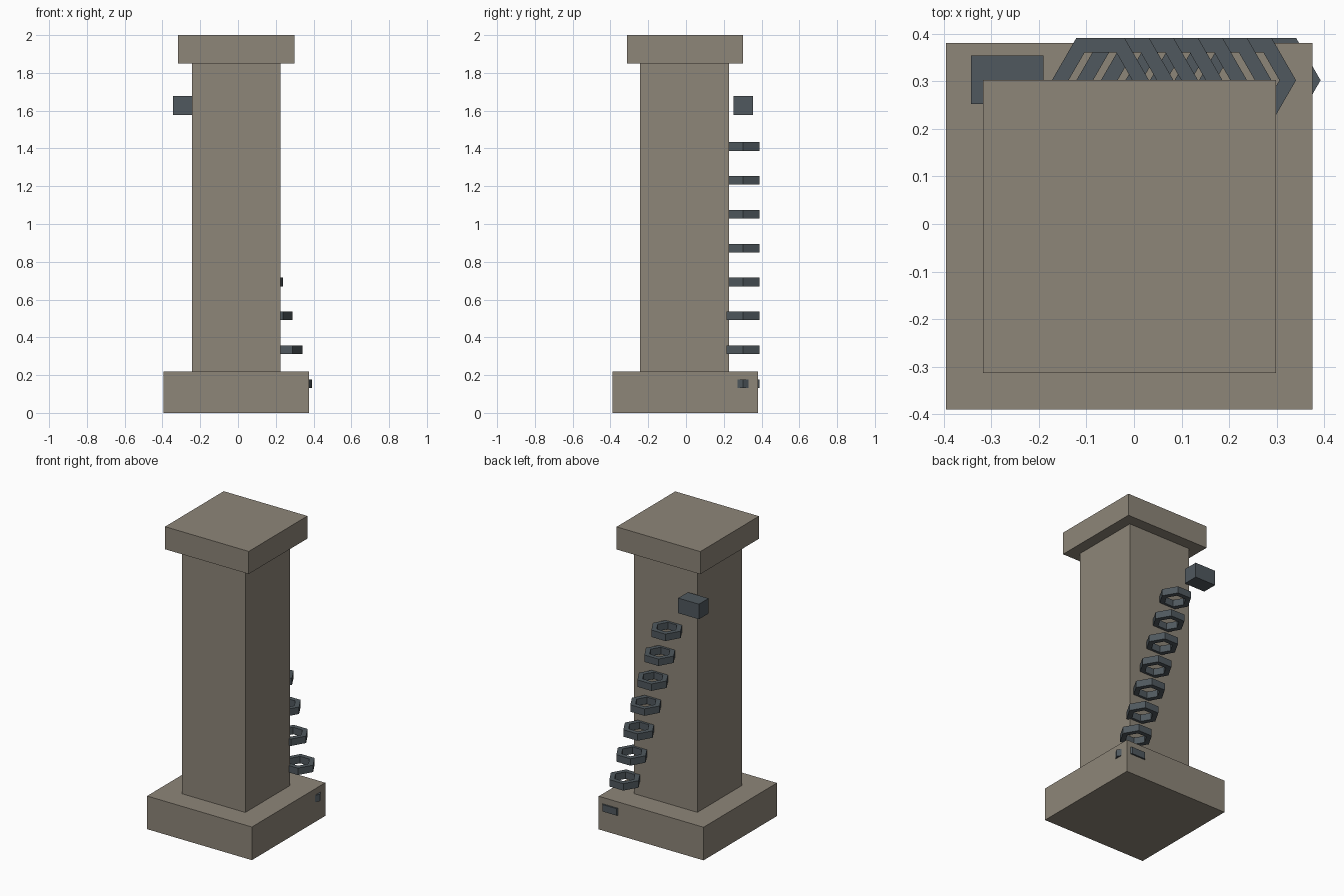
import bpy
import bmesh
from math import cos, sin, pi

cube = bpy.data.objects.get("Cube")
if cube:
    bpy.data.objects.remove(cube, do_unlink=True)


def make_material(name, colour):
    mat = bpy.data.materials.new(name)
    mat.use_nodes = True
    mat.diffuse_color = colour
    mat.node_tree.nodes["Principled BSDF"].inputs["Base Color"].default_value = colour
    return mat


def make_object(name, bm, mat):
    bmesh.ops.recalc_face_normals(bm, faces=bm.faces)
    mesh = bpy.data.meshes.new(name)
    bm.to_mesh(mesh)
    bm.free()
    mesh.materials.append(mat)
    obj = bpy.data.objects.new(name, mesh)
    bpy.context.collection.objects.link(obj)
    return obj


def box(name, low, high, mat):
    bm = bmesh.new()
    bmesh.ops.create_cube(bm, size=1)
    for v in bm.verts:
        v.co = [a + (c + 0.5) * (b - a) for a, b, c in zip(low, high, v.co)]
    return make_object(name, bm, mat)


def hex_ring(name, centre, outer, inner, height, mat):
    # Sweep a rectangular section around six corners
    bm = bmesh.new()
    section = [(inner, -height / 2), (outer, -height / 2),
               (outer, height / 2), (inner, height / 2)]
    loops = [[bm.verts.new((r * cos(k * pi / 3), r * sin(k * pi / 3), z))
              for r, z in section] for k in range(6)]
    for k in range(6):
        a, b = loops[k], loops[(k + 1) % 6]
        for i in range(4):
            j = (i + 1) % 4
            bm.faces.new((a[i], b[i], b[j], a[j]))
    ring = make_object(name, bm, mat)
    ring.location = centre
    return ring


stone = make_material("warm grey stone", (0.27, 0.238, 0.19, 1))
iron = make_material("dark blue grey iron", (0.08, 0.099, 0.112, 1))

# Pillar
box("base", (-0.395, -0.39, 0), (0.375, 0.38, 0.22), stone)
box("shaft", (-0.243, -0.243, 0.22), (0.224, 0.228, 1.85), stone)
box("cap", (-0.317, -0.313, 1.85), (0.298, 0.303, 2), stone)

# Iron anchor and the slanting row of chain links behind the shaft
box("chain_anchor", (-0.343, 0.252, 1.577), (-0.19, 0.354, 1.677), iron)
for n in range(8):
    hex_ring(f"chain_link_{n + 1}", (0.29 - 0.0515 * n, 0.302, 0.155 + 0.1793 * n),
             0.102, 0.067, 0.046, iron)
